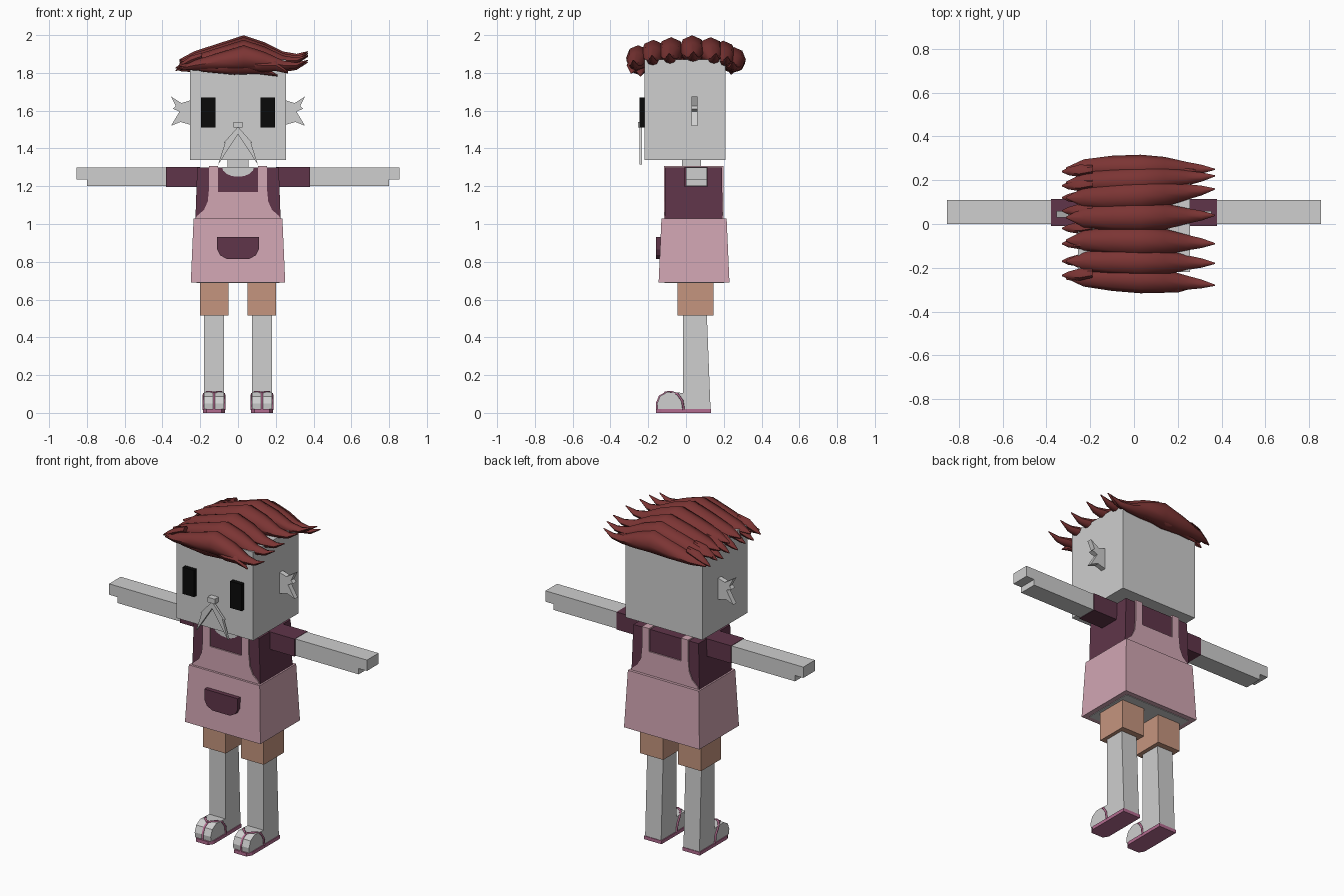
import bpy, bmesh, math
from mathutils import Vector

cube = bpy.data.objects.get("Cube")
if cube:
    bpy.data.objects.remove(cube)


def material(name, r, g, b):
    m = bpy.data.materials.new(name)
    m.use_nodes = True
    m.diffuse_color = (r, g, b, 1)
    m.node_tree.nodes["Principled BSDF"].inputs["Base Color"].default_value = (r, g, b, 1)
    return m


GREY = material("pale grey", 0.62, 0.62, 0.62)
PINK = material("apron pink", 0.64, 0.38, 0.45)
PLUM = material("shirt plum", 0.115, 0.035, 0.067)
TAN = material("shorts tan", 0.56, 0.30, 0.21)
HAIR = material("hair red", 0.2, 0.035, 0.034)
BLACK = material("eye black", 0.003, 0.003, 0.003)
SANDAL = material("sandal pink", 0.45, 0.15, 0.28)


def build(name, verts, faces, mat, smooth=False):
    bm = bmesh.new()
    vs = [bm.verts.new(v) for v in verts]
    for f in faces:
        bm.faces.new([vs[i] for i in f])
    bmesh.ops.recalc_face_normals(bm, faces=bm.faces)
    me = bpy.data.meshes.new(name)
    bm.to_mesh(me)
    bm.free()
    me.materials.append(mat)
    ob = bpy.data.objects.new(name, me)
    bpy.context.collection.objects.link(ob)
    if smooth:
        bpy.ops.object.select_all(action='DESELECT')
        ob.select_set(True)
        bpy.context.view_layer.objects.active = ob
        bpy.ops.object.shade_smooth_by_angle(angle=math.radians(50))
    return ob


def loft(name, rings, mat, smooth=False):
    """Skin a list of equal-length rings and cap both ends."""
    n = len(rings[0])
    faces = [list(range(n)), [(len(rings) - 1) * n + i for i in range(n)]]
    for r in range(len(rings) - 1):
        for i in range(n):
            j = (i + 1) % n
            faces.append([r * n + i, r * n + j, (r + 1) * n + j, (r + 1) * n + i])
    return build(name, [v for ring in rings for v in ring], faces, mat, smooth)


def tapered(name, low, high, z0, z1, mat):
    """Block between two rectangles given as (x0, x1, y0, y1)."""
    def rect(q, z):
        return [(q[0], q[2], z), (q[1], q[2], z), (q[1], q[3], z), (q[0], q[3], z)]
    return loft(name, [rect(low, z0), rect(high, z1)], mat)


def box(name, x0, x1, y0, y1, z0, z1, mat):
    return tapered(name, (x0, x1, y0, y1), (x0, x1, y0, y1), z0, z1, mat)


def plate(name, outline, y0, y1, mat):
    """Outline in x and z, given depth along y."""
    return loft(name, [[(x, y, z) for x, z in outline] for y in (y0, y1)], mat)


def mirrored(half):
    return half + [(-x, z) for x, z in reversed(half)]


def tube(name, points, radius, mat):
    cu = bpy.data.curves.new(name, 'CURVE')
    cu.dimensions = '3D'
    cu.bevel_depth = radius
    cu.bevel_resolution = 1
    cu.use_fill_caps = True
    sp = cu.splines.new('POLY')
    sp.points.add(len(points) - 1)
    for p, co in zip(sp.points, points):
        p.co = (*co, 1)
    cu.materials.append(mat)
    ob = bpy.data.objects.new(name, cu)
    bpy.context.collection.objects.link(ob)


def lock(name, stations, y, y_tip, dz=0.0, size=1.0, sides=8):
    """Tapered hair lock; stations are (x, z, half width, half height)."""
    rings, x0 = [], stations[0][0]
    span = stations[-1][0] - x0
    for x, z, w, h in stations:
        yy = y + (y_tip - y) * ((x - x0) / span) ** 2
        ring = []
        for i in range(sides):
            a = 2 * math.pi * i / sides
            ring.append((x, yy + size * w * math.cos(a), z + dz + size * h * math.sin(a)))
        rings.append(ring)
    loft(name, rings, HAIR, True)


# Head, neck and face
box("head", -0.255, 0.255, -0.22, 0.21, 1.34, 1.87, GREY)
box("neck", -0.055, 0.055, -0.02, 0.08, 1.28, 1.35, GREY)
box("nose", -0.025, 0.025, -0.255, -0.22, 1.51, 1.54, GREY)
ear = [(0.25, 1.655), (0.30, 1.64), (0.355, 1.675), (0.33, 1.625), (0.345, 1.61),
       (0.31, 1.595), (0.355, 1.52), (0.305, 1.54), (0.25, 1.525)]
whisker = [(0, 1.515), (0.08, 1.425), (0.068, 1.432), (0.105, 1.315), (0, 1.475)]
for side, s in (("left", 1), ("right", -1)):
    box(side + "_eye", s * 0.12, s * 0.195, -0.245, -0.215, 1.51, 1.67, BLACK)
    plate(side + "_ear", [(s * x, z) for x, z in ear], 0.03, 0.06, GREY)
    plate(side + "_whisker", [(s * x, z) for x, z in whisker], -0.247, -0.232, GREY)

# Shirt and apron
tapered("shirt", (-0.228, 0.228, -0.11, 0.195), (-0.216, 0.216, -0.11, 0.19), 0.95, 1.30, PLUM)
tapered("apron_skirt", (-0.25, 0.25, -0.145, 0.23), (-0.235, 0.235, -0.13, 0.215), 0.69, 1.03, PINK)
box("skirt_underside", -0.22, 0.22, -0.115, 0.2, 0.687, 0.70, GREY)
bib = mirrored([(-0.228, 1.02), (-0.215, 1.045), (-0.18, 1.075), (-0.16, 1.12),
                (-0.153, 1.19), (-0.153, 1.308), (-0.105, 1.308), (-0.105, 1.17)])
plate("bib_front", bib, -0.117, -0.109, PINK)
plate("bib_back", bib, 0.189, 0.199, PINK)
pocket = mirrored([(-0.11, 0.93), (-0.11, 0.865), (-0.095, 0.835), (-0.06, 0.815)])
plate("pocket", pocket, -0.16, -0.12, PLUM)
collar = [(0.085 * math.cos(a), 1.302 - 0.052 * math.sin(a))
          for a in [math.pi * i / 8 for i in range(9)]]
plate("neckline", collar, -0.115, -0.105, GREY)

# Arms, legs and sandals
foot = [(0.0, 0.02), (0.0, 0.105), (-0.10, 0.11), (-0.138, 0.088), (-0.153, 0.05), (-0.15, 0.02)]
for side, s in (("left", 1), ("right", -1)):
    box(side + "_strap", s * 0.105, s * 0.153, -0.117, 0.199, 1.295, 1.308, PINK)
    box(side + "_sleeve", s * 0.2, s * 0.38, -0.008, 0.115, 1.197, 1.302, PLUM)
    arm = [(0.37, 1.20), (0.80, 1.20), (0.80, 1.235), (0.855, 1.235), (0.855, 1.30), (0.37, 1.30)]
    plate(side + "_arm", [(s * x, z) for x, z in arm], 0.0, 0.11, GREY)
    box(side + "_shorts", s * 0.05, s * 0.202, -0.045, 0.145, 0.515, 0.70, TAN)
    c = s * 0.127
    tapered(side + "_leg", (c - 0.053, c + 0.053, -0.015, 0.13),
            (c - 0.053, c + 0.053, -0.015, 0.11), 0.015, 0.53, GREY)
    loft(side + "_foot", [[(c + d, y, z) for y, z in foot] for d in (-0.053, 0.053)], GREY)
    sole = [(-0.058, 0.133), (0.058, 0.133), (0.058, -0.13), (0.04, -0.16), (-0.04, -0.16), (-0.058, -0.13)]
    loft(side + "_sole", [[(c + x, y, z) for x, y in sole] for z in (0, 0.02)], SANDAL)
    tube(side + "_toe_strap", [(c, -0.154, 0.02), (c, -0.155, 0.05), (c, -0.139, 0.088),
                               (c, -0.10, 0.11)], 0.006, SANDAL)
    for d in (-1, 1):
        tube(side + "_foot_strap", [(c, -0.11, 0.108), (c + d * 0.035, -0.08, 0.112),
                                    (c + d * 0.054, -0.045, 0.10), (c + d * 0.056, -0.02, 0.065),
                                    (c + d * 0.056, -0.012, 0.015)], 0.006, SANDAL)

# Hair: long locks swept over the crown
sweep = [(-0.31, 1.868, 0.004, 0.004), (-0.23, 1.885, 0.045, 0.03), (-0.1, 1.905, 0.064, 0.052),
         (0.03, 1.925, 0.07, 0.074), (0.14, 1.907, 0.06, 0.055), (0.24, 1.885, 0.036, 0.028),
         (0.31, 1.885, 0.022, 0.016), (0.37, 1.912, 0.003, 0.003)]
for y, tip, dz, size in ((-0.245, -0.28, -0.045, 0.9), (-0.17, -0.18, -0.02, 0.95),
                         (-0.075, -0.09, -0.01, 1), (0.03, 0.04, 0, 1), (0.12, 0.16, -0.01, 1),
                         (0.19, 0.22, -0.025, 0.95), (0.255, 0.25, -0.055, 0.9)):
    lock("crown_lock", sweep, y, tip, dz, size)

# Fringe across the forehead and matching lock across the back
fringe = [(-0.31, 1.84, 0.004, 0.004), (-0.18, 1.835, 0.03, 0.03), (-0.02, 1.825, 0.045, 0.035),
          (0.1, 1.825, 0.035, 0.03), (0.21, 1.785, 0.004, 0.004)]
lock("fringe_lock", fringe, -0.25, -0.24)
lock("fringe_side_lock", [(x * 0.6 + 0.14, z + 0.015, w, h) for x, z, w, h in fringe], -0.26, -0.29)
lock("back_lock", [(-x - 0.03, z + 0.01, w, h) for x, z, w, h in fringe], 0.245, 0.24)

# Short tufts at the parting side
tuft = [(-0.33, 1.825, 0.003, 0.003), (-0.3, 1.84, 0.017, 0.016),
        (-0.25, 1.868, 0.028, 0.025), (-0.19, 1.89, 0.02, 0.02)]
for i, y in enumerate((-0.235, -0.17, -0.09, -0.02, 0.06, 0.12, 0.175, 0.24)):
    lock("parting_tuft", tuft, y, y + 0.01, -0.012 * (i % 2), 1.0, 6)
